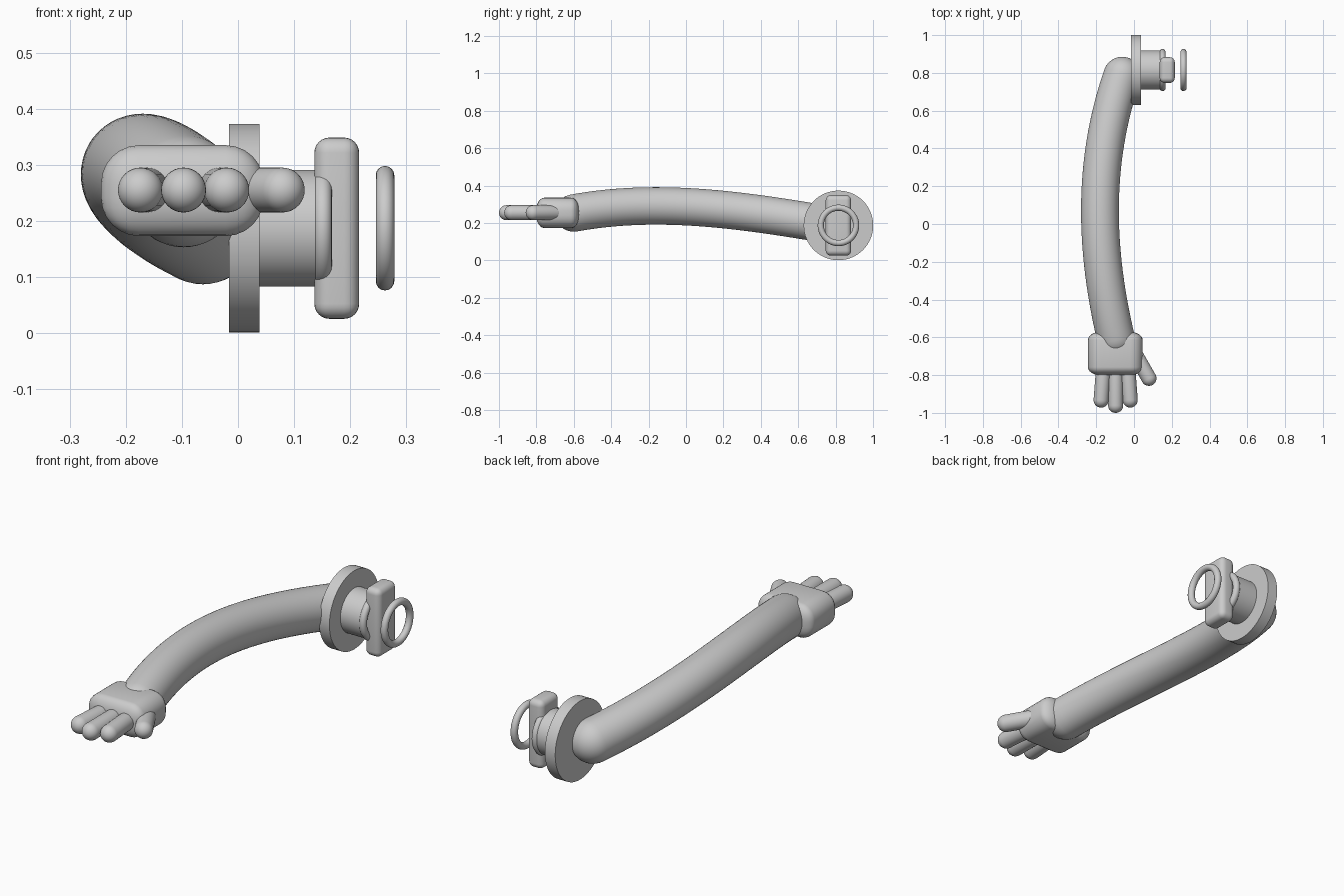
import bpy, bmesh
from math import sin, cos, pi, radians
from mathutils import Vector

if "Cube" in bpy.data.objects:
    bpy.data.objects.remove(bpy.data.objects["Cube"])

HUB_Y, HUB_Z = 0.815, 0.187


def smooth(name, angle=35):
    ob = bpy.context.object
    ob.name = name
    bpy.ops.object.shade_smooth_by_angle(angle=radians(angle))
    return ob


def capsule(name, pts, r, sides=32, cap=8):
    """Round tube along a path, with a half-ball at each end."""
    pts = [Vector(p) for p in pts]
    n = len(pts)
    tan = [(pts[min(i + 1, n - 1)] - pts[max(i - 1, 0)]).normalized() for i in range(n)]
    rings = []
    for k in range(1, cap):
        a = k / cap * pi / 2
        rings.append((pts[0] - tan[0] * r * cos(a), tan[0], r * sin(a)))
    rings += [(p, t, r) for p, t in zip(pts, tan)]
    for k in range(cap - 1, 0, -1):
        a = k / cap * pi / 2
        rings.append((pts[-1] + tan[-1] * r * cos(a), tan[-1], r * sin(a)))
    bm = bmesh.new()
    loops = []
    for c, t, rad in rings:
        u = t.cross(Vector((0, 0, 1))).normalized()
        v = u.cross(t)
        loops.append([bm.verts.new(c + (u * cos(2 * pi * j / sides) + v * sin(2 * pi * j / sides)) * rad)
                      for j in range(sides)])
    for a, b in zip(loops, loops[1:]):
        for j in range(sides):
            k = (j + 1) % sides
            bm.faces.new((a[j], a[k], b[k], b[j]))
    for loop, tip in ((loops[0], pts[0] - tan[0] * r), (loops[-1], pts[-1] + tan[-1] * r)):
        t = bm.verts.new(tip)
        for j in range(sides):
            bm.faces.new((loop[j], loop[(j + 1) % sides], t))
    bmesh.ops.recalc_face_normals(bm, faces=bm.faces)
    me = bpy.data.meshes.new(name)
    bm.to_mesh(me)
    bm.free()
    ob = bpy.data.objects.new(name, me)
    bpy.context.collection.objects.link(ob)
    me.shade_smooth()
    return ob


def disc(name, x0, x1, r):
    bpy.ops.mesh.primitive_cylinder_add(vertices=64, radius=r, depth=x1 - x0,
                                        location=((x0 + x1) / 2, HUB_Y, HUB_Z), rotation=(0, pi / 2, 0))
    smooth(name)


def ring(name, x):
    bpy.ops.mesh.primitive_torus_add(major_segments=64, minor_segments=16, major_radius=0.0945,
                                     minor_radius=0.0165, location=(x, HUB_Y, HUB_Z), rotation=(0, pi / 2, 0))
    smooth(name, 60)


def rounded_box(name, loc, size, bevel, squash_y=1.0):
    bpy.ops.mesh.primitive_cube_add(size=1, location=loc)
    ob = bpy.context.object
    for v in ob.data.vertices:
        v.co = Vector((v.co.x * size[0], v.co.y * size[1] / squash_y, v.co.z * size[2]))
    ob.scale.y = squash_y
    m = ob.modifiers.new("round", 'BEVEL')
    m.width, m.segments = bevel, 6
    bpy.ops.object.modifier_apply(modifier=m.name)
    smooth(name)


# shoulder mount: flange, hub, rings and cross bar
disc("flange", -0.016, 0.038, 0.186)
disc("hub", 0.03, 0.15, 0.104)
ring("hub_ring", 0.151)
ring("outer_ring", 0.262)
rounded_box("cross_bar", (0.176, HUB_Y, HUB_Z), (0.08, 0.136, 0.323), 0.027)

# arm follows a gentle bow from shoulder to wrist
A, B, C, D = (Vector(p) for p in ((-0.0625, 0.785, 0.187), (-0.222, 0.323, 0.265),
                                  (-0.205, -0.138, 0.338), (-0.097, -0.60, 0.253)))
path = []
for i in range(41):
    t = i / 40
    s = 1 - t
    path.append(A * s**3 + B * 3 * s * s * t + C * 3 * s * t * t + D * t**3)
capsule("arm", path, 0.1, 48, 10)

# hand: palm, three fingers and thumb
rounded_box("palm", (-0.099, -0.686, 0.254), (0.29, 0.23, 0.162), 0.068, 0.64)
for i, (x0, x1, y1) in enumerate(((-0.160, -0.174, -0.932), (-0.097, -0.097, -0.96), (-0.034, -0.020, -0.932))):
    capsule(f"finger_{i + 1}", [(x0, -0.75, 0.255), (x1, y1, 0.255)], 0.04)
capsule("thumb", [(0.003, -0.684, 0.255), (0.079, -0.817, 0.255)], 0.04)
